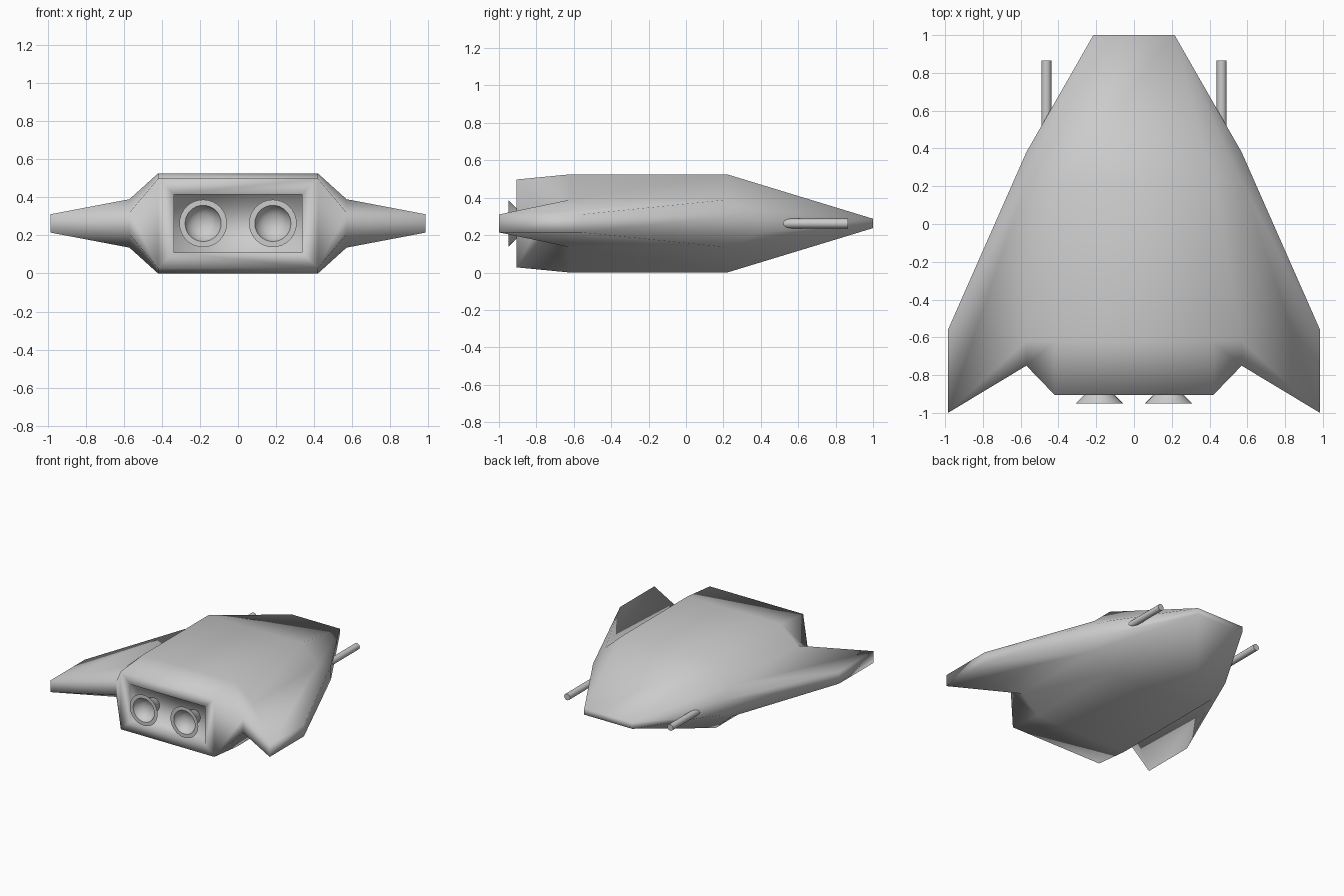
import bpy, bmesh, math
from mathutils import Matrix, Vector

old = bpy.data.objects.get("Cube")
if old:
    bpy.data.objects.remove(old, do_unlink=True)

MID = 0.2625  # height of the plane of symmetry

grey = bpy.data.materials.new("hull_grey")
grey.use_nodes = True
grey.diffuse_color = (0.6, 0.6, 0.6, 1)
grey.node_tree.nodes["Principled BSDF"].inputs["Base Color"].default_value = (0.6, 0.6, 0.6, 1)


def finish(bm, name, angle=None):
    bmesh.ops.recalc_face_normals(bm, faces=bm.faces)
    mesh = bpy.data.meshes.new(name)
    bm.to_mesh(mesh)
    bm.free()
    mesh.materials.append(grey)
    obj = bpy.data.objects.new(name, mesh)
    bpy.context.collection.objects.link(obj)
    bpy.ops.object.select_all(action='DESELECT')
    obj.select_set(True)
    bpy.context.view_layer.objects.active = obj
    if angle:
        bpy.ops.object.shade_smooth_by_angle(angle=math.radians(angle))
    else:
        bpy.ops.object.shade_smooth()
    return obj


# Hull with wings: one corner of each station (x, y, height above mid plane)
stations = {
    "nose": (0.215, 1.0, 0.025),
    "top_fore": (0.42, 0.22, 0.2625),
    "top_aft": (0.42, -0.62, 0.2625),
    "stern": (0.42, -0.905, 0.235),
    "root_fore": (0.57, 0.22, 0.127),
    "root_aft": (0.57, -0.62, 0.127),
    "lead": (0.57, 0.38, 0.057),
    "trail": (0.57, -0.75, 0.057),
    "tip_fore": (0.985, -0.56, 0.048),
    "tip_aft": (0.985, -1.0, 0.048),
    "rim": (0.335, -0.905, 0.152),
    "floor": (0.335, -0.82, 0.152),
}
bm = bmesh.new()
v = {}
for name, (x, y, h) in stations.items():
    for sx in (1, -1):
        for sz in (1, -1):
            v[name, sx, sz] = bm.verts.new((x * sx, y, MID + h * sz))

# Faces that occur in all four corners
corner_faces = [
    ("nose", "top_fore", "root_fore", "lead"),
    ("top_fore", "top_aft", "root_aft", "root_fore"),
    ("top_aft", "stern", "trail", "root_aft"),
    ("root_fore", "root_aft", "tip_aft", "tip_fore"),
    ("root_fore", "tip_fore", "lead"),
    ("root_aft", "trail", "tip_aft"),
]
for sx in (1, -1):
    for sz in (1, -1):
        for names in corner_faces:
            bm.faces.new([v[n, sx, sz] for n in names])

# Faces along the sides, from upper to lower corner
for sx in (1, -1):
    for a, b in [("nose", "lead"), ("lead", "tip_fore"), ("tip_fore", "tip_aft"),
                 ("tip_aft", "trail"), ("trail", "stern"), ("stern", "rim"), ("rim", "floor")]:
        bm.faces.new([v[a, sx, 1], v[b, sx, 1], v[b, sx, -1], v[a, sx, -1]])

# Faces across the top and bottom, from left to right corner
for sz in (1, -1):
    for a, b in [("nose", "top_fore"), ("top_fore", "top_aft"), ("top_aft", "stern"),
                 ("stern", "rim"), ("rim", "floor")]:
        bm.faces.new([v[a, 1, sz], v[b, 1, sz], v[b, -1, sz], v[a, -1, sz]])

# Nose cap and engine bay floor
for n in ("nose", "floor"):
    bm.faces.new([v[n, 1, 1], v[n, -1, 1], v[n, -1, -1], v[n, 1, -1]])
finish(bm, "hull")


def nozzle(name, x):
    # Flared bell with a rounded hollow, turned about the y axis
    profile = [(0.05, -0.81), (0.075, -0.9), (0.125, -0.95), (0.095, -0.95),
               (0.085, -0.92), (0.05, -0.89), (0.0, -0.88)]
    bm = bmesh.new()
    verts = [bm.verts.new((r, y, 0)) for r, y in profile]
    edges = [bm.edges.new(p) for p in zip(verts, verts[1:])]
    bmesh.ops.spin(bm, geom=verts + edges, cent=(0, 0, 0), axis=(0, 1, 0),
                   angle=math.tau, steps=32)
    bmesh.ops.remove_doubles(bm, verts=bm.verts, dist=0.0005)
    bmesh.ops.translate(bm, verts=bm.verts, vec=(x, 0, MID))
    finish(bm, name, 40)


def gun(name, x):
    # Straight rod, rooted inside the hull
    bm = bmesh.new()
    place = Matrix.Translation(Vector((x, 0.63, MID))) @ Matrix.Rotation(math.pi / 2, 4, 'X')
    bmesh.ops.create_cone(bm, cap_ends=True, segments=20, radius1=0.026, radius2=0.026,
                          depth=0.47, matrix=place)
    finish(bm, name, 40)


for side, s in (("left", 1), ("right", -1)):
    nozzle(side + "_engine_nozzle", 0.183 * s)
    gun(side + "_gun", 0.464 * s)
